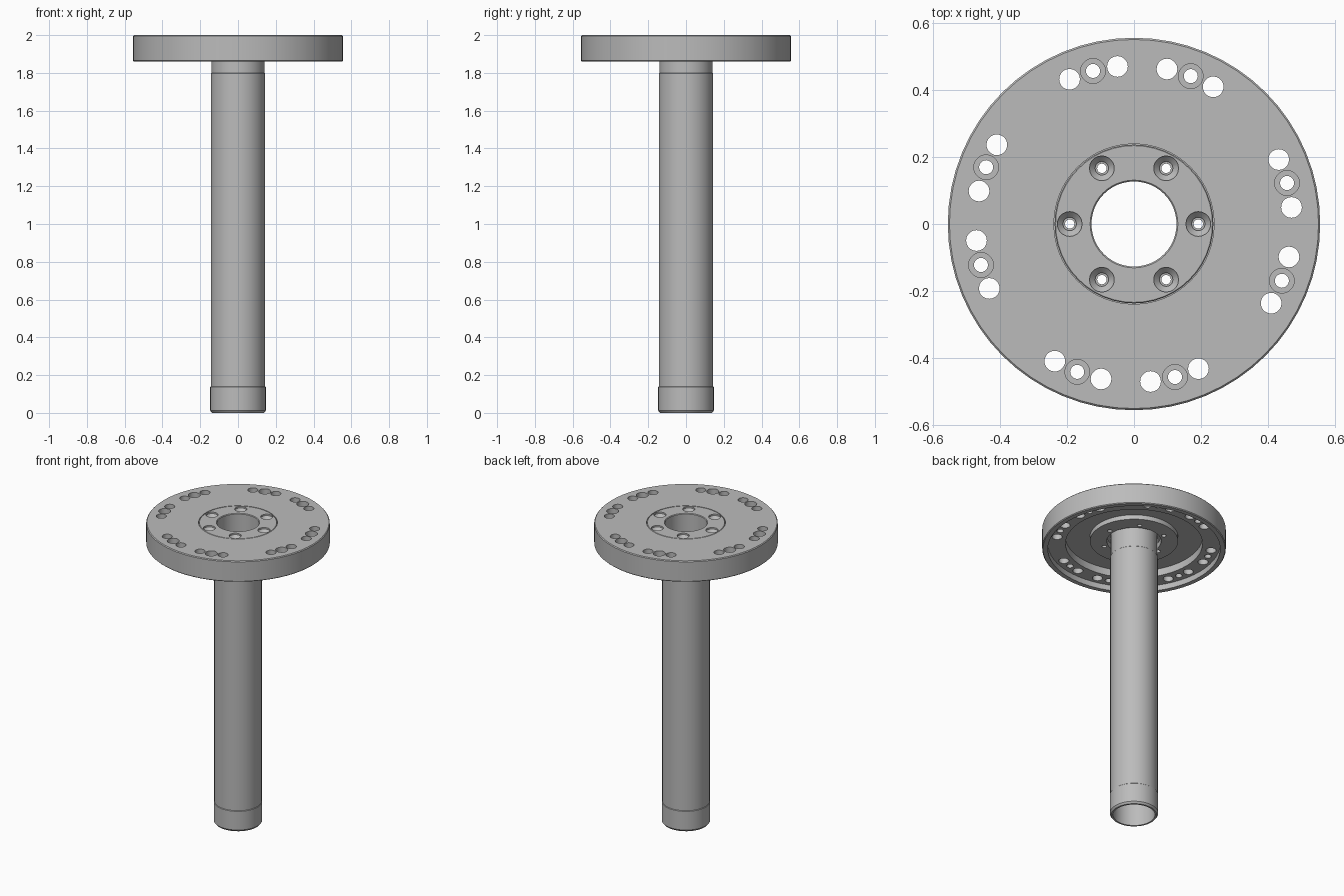
import bpy, bmesh
from math import sin, cos, radians, tau

cube = bpy.data.objects.get("Cube")
if cube:
    bpy.data.objects.remove(cube)

steel = bpy.data.materials.new("grey steel")
steel.use_nodes = True
grey = (0.5, 0.5, 0.5, 1)
steel.diffuse_color = grey
steel.node_tree.nodes["Principled BSDF"].inputs["Base Color"].default_value = grey


def lathe(bm, profile, sides, centre=(0, 0), ring=True):
    """Turn (radius, z) points about a vertical axis; ring closes the section, otherwise the ends are capped."""
    loops = [[bm.verts.new((centre[0] + r * cos(tau * i / sides),
                            centre[1] + r * sin(tau * i / sides), z))
              for i in range(sides)] for r, z in profile]
    pairs = list(zip(loops, loops[1:]))
    if ring:
        pairs.append((loops[-1], loops[0]))
    else:
        bm.faces.new(loops[0])
        bm.faces.new(loops[-1])
    for a, b in pairs:
        for i in range(sides):
            j = (i + 1) % sides
            bm.faces.new((a[i], a[j], b[j], b[i]))


def make_object(name, bm):
    bmesh.ops.recalc_face_normals(bm, faces=bm.faces)
    mesh = bpy.data.meshes.new(name)
    bm.to_mesh(mesh)
    bm.free()
    mesh.materials.append(steel)
    obj = bpy.data.objects.new(name, mesh)
    bpy.context.collection.objects.link(obj)
    return obj


def turned(name, profile, sides):
    bm = bmesh.new()
    lathe(bm, profile, sides)
    return make_object(name, bm)


def drill(target, holes):
    """Cut holes given as (profile, pitch radius, angle), then shade the part."""
    bm = bmesh.new()
    for profile, pitch, angle in holes:
        a = radians(angle)
        lathe(bm, profile, 20, (pitch * cos(a), pitch * sin(a)), ring=False)
    cutter = make_object(target.name + "_cutter", bm)
    cutter.hide_render = True
    mod = target.modifiers.new("holes", 'BOOLEAN')
    mod.operation = 'DIFFERENCE'
    mod.solver = 'EXACT'
    mod.object = cutter
    bpy.ops.object.select_all(action='DESELECT')
    target.select_set(True)
    bpy.context.view_layer.objects.active = target
    bpy.ops.object.modifier_apply(modifier=mod.name)
    bpy.data.objects.remove(cutter)
    bpy.ops.object.shade_smooth_by_angle(angle=radians(30))


# Flange plate: outer skirt, stepped recesses below, seat for the hub above
plate = turned("flange_plate", [
    (0.239, 2.0), (0.551, 2.0), (0.556, 1.995), (0.556, 1.865), (0.551, 1.86),
    (0.522, 1.86), (0.522, 1.897), (0.415, 1.897), (0.415, 1.945),
    (0.267, 1.945), (0.267, 1.915), (0.165, 1.915), (0.165, 1.95), (0.239, 1.95)], 64)

# Hub and tube: flush collar on top, slightly thicker sleeve at the foot
tube = turned("hub_tube", [
    (0.131, 2.0), (0.234, 2.0), (0.237, 1.997), (0.237, 1.952), (0.141, 1.952),
    (0.141, 1.8), (0.144, 1.797), (0.144, 0.14), (0.147, 0.137), (0.147, 0.012),
    (0.138, 0.0), (0.127, 0.0), (0.127, 1.996)], 48)

# Plate holes: eight groups of a counterbored hole between two plain ones
plain = [(0.031, 1.8), (0.031, 2.1)]
bored = [(0.021, 1.8), (0.021, 1.95), (0.037, 1.95), (0.037, 2.1)]
plate_holes = []
for quarter in range(4):
    for start in (15, 69):
        angle = start + 90 * quarter
        plate_holes += [(bored, 0.473, angle), (plain, 0.473, angle - 9), (plain, 0.473, angle + 9)]

# Hub screw holes: countersunk, with a small bore right through both parts
sunk = [(0.014, 1.85), (0.014, 1.96), (0.02, 1.96), (0.02, 1.972), (0.037, 1.99), (0.037, 2.1)]
hub_holes = [(sunk, 0.192, 60 * i) for i in range(6)]
pilot_holes = [([(0.014, 1.85), (0.014, 1.97)], 0.192, 60 * i) for i in range(6)]

drill(plate, plate_holes + pilot_holes)
drill(tube, hub_holes)
